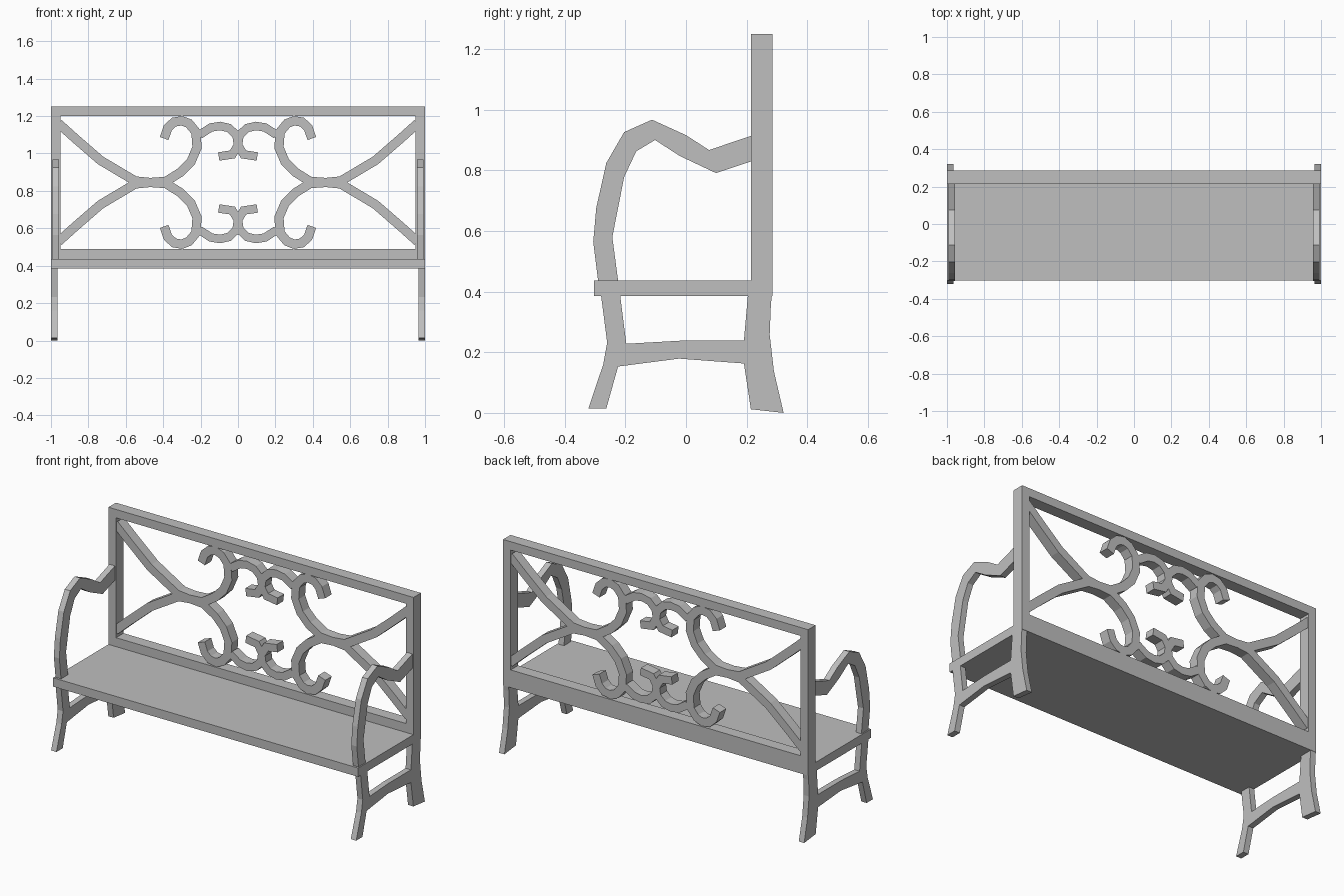
import bpy, bmesh
from mathutils import Vector

cube = bpy.data.objects.get("Cube")
if cube:
    bpy.data.objects.remove(cube)

grey = bpy.data.materials.new("plain grey")
grey.use_nodes = True
COLOUR = (0.52, 0.52, 0.52, 1)
grey.diffuse_color = COLOUR
grey.node_tree.nodes["Principled BSDF"].inputs["Base Color"].default_value = COLOUR

MID_Z = 0.845               # mirror height of the back ornament
BACK_Y = (0.215, 0.285)     # front and rear of the back frame


def prism(name, points, axis, low, high, mirror=(True, False, False), origin_z=0):
    """Extrude a flat outline along x or y, then mirror it."""
    bm = bmesh.new()
    place = (lambda a, b: (low, a, b)) if axis == "x" else (lambda a, b: (a, low, b))
    face = bm.faces.new([bm.verts.new(place(a, b)) for a, b in points])
    grown = bmesh.ops.extrude_face_region(bm, geom=[face])["geom"]
    step = Vector((high - low, 0, 0)) if axis == "x" else Vector((0, high - low, 0))
    bmesh.ops.translate(bm, vec=step, verts=[v for v in grown if isinstance(v, bmesh.types.BMVert)])
    bmesh.ops.recalc_face_normals(bm, faces=bm.faces)
    mesh = bpy.data.meshes.new(name)
    bm.to_mesh(mesh)
    bm.free()
    mesh.materials.append(grey)
    obj = bpy.data.objects.new(name, mesh)
    obj.location.z = origin_z
    bpy.context.scene.collection.objects.link(obj)
    if any(mirror):
        mod = obj.modifiers.new("Mirror", "MIRROR")
        mod.use_axis = mirror
        mod.use_mirror_merge = False
    return obj


def rect(x0, x1, z0, z1):
    return [(x0, z0), (x1, z0), (x1, z1), (x0, z1)]


def ribbon(path, width):
    """Outline of a band of constant width around a centre line."""
    pts = [Vector(p) for p in path]
    left, right = [], []
    for i, p in enumerate(pts):
        d_in = (p - pts[i - 1]).normalized() if i else (pts[1] - p).normalized()
        d_out = (pts[i + 1] - p).normalized() if i < len(pts) - 1 else d_in
        tangent = (d_in + d_out).normalized()
        side = Vector((-tangent.y, tangent.x)) * (width / 2 / max(0.6, tangent.dot(d_in)))
        left.append(tuple(p + side))
        right.append(tuple(p - side))
    return left + right[::-1]


NO_MIRROR = (False, False, False)

# Seat board
prism("seat", rect(-1, 1, 0.385, 0.437), "y", -0.303, BACK_Y[1], NO_MIRROR)

# Back frame
prism("back_stiles", rect(0.95, 1, 0.385, 1.25), "y", *BACK_Y)
prism("back_top_rail", rect(-0.95, 0.95, 1.2, 1.25), "y", *BACK_Y, NO_MIRROR)
prism("back_bottom_rail", rect(-0.95, 0.95, 0.437, 0.49), "y", *BACK_Y, NO_MIRROR)

# Curved armrests
arm = [(-.29, .436), (-.306, .564), (-.296, .676), (-.263, .824), (-.204, .926),
       (-.112, .967), (0, .916), (.076, .867), (.216, .914),
       (.216, .83), (.099, .791), (-.02, .847), (-.102, .9), (-.164, .863),
       (-.204, .778), (-.243, .58), (-.224, .436)]
prism("armrests", arm, "x", 0.957, 0.993)

# End frames: front leg, stretcher and rear leg in one outline
legs = [(-.28, .386), (-.26, .232), (-.273, .16), (-.322, .014), (-.263, .014),
        (-.224, .153), (-.023, .179), (.191, .163), (.214, .012), (.322, 0),
        (.29, .137), (.276, .258), (.28, .357), (.283, .386), (.204, .386),
        (.191, .238), (-.02, .238), (-.197, .228), (-.217, .386)]
prism("leg_frames", legs, "x", 0.965, 1.0)

# Back ornament: one quarter, mirrored sideways and vertically about its middle
long_scroll = [(.395, .235), (.375, .292), (.342, .323), (.3, .33), (.262, .315),
               (.225, .27), (.219, .187), (.251, .112), (.305, .056), (.385, .006),
               (.47, 0), (.55, .008), (.735, .118), (.87, .235), (.96, .316)]
small_scroll = [(.205, .255), (.145, .294), (.096, .302), (.048, .291), (.008, .252),
                (0, .2), (.03, .15), (.103, .139)]
for name, path, width in (("long_scrolls", long_scroll, 0.049),
                          ("small_scrolls", small_scroll, 0.045)):
    prism(name, ribbon(path, width), "y", 0.22, 0.28, (True, False, True), MID_Z)
